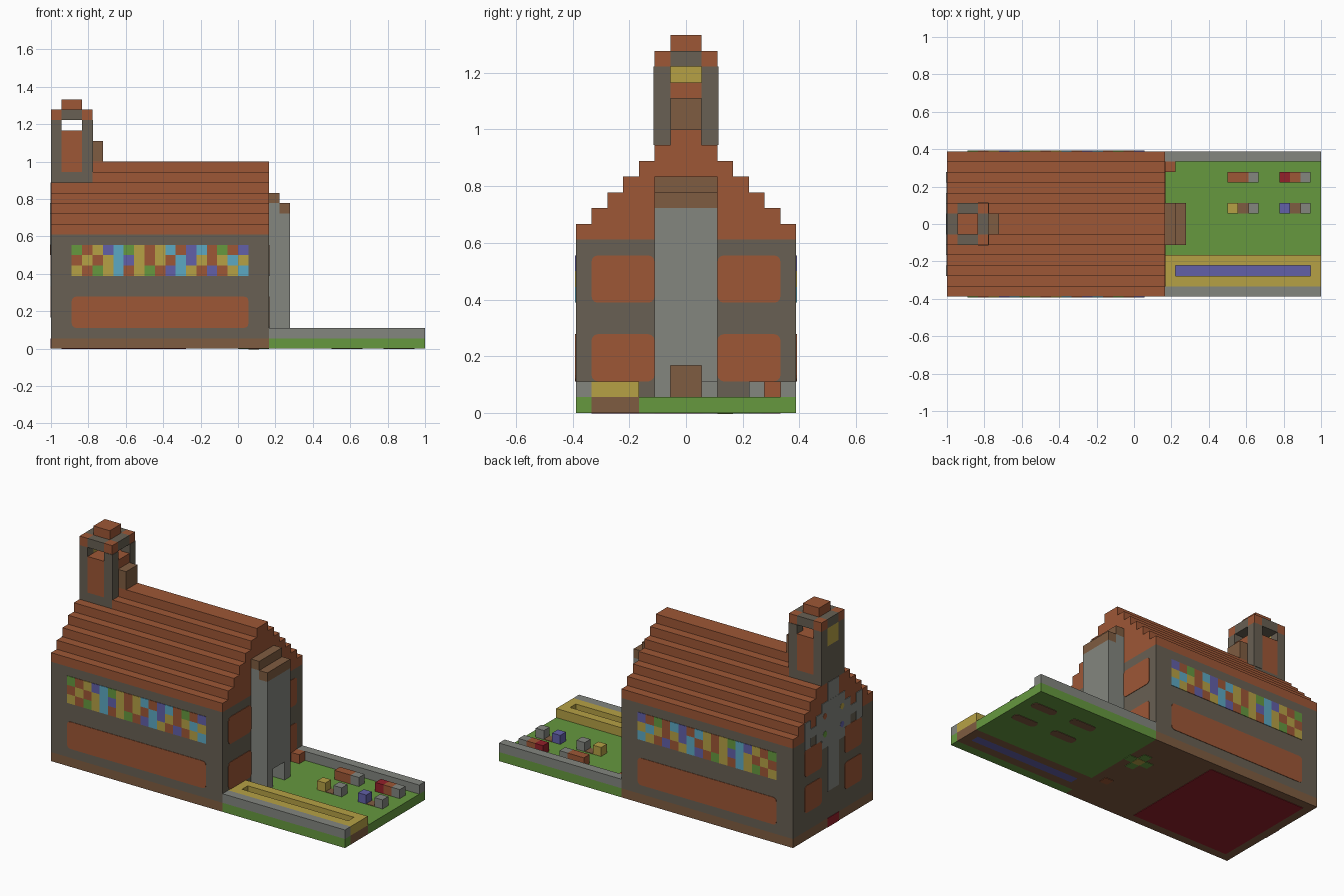
import bpy
import bmesh
from mathutils import Vector

old_cube = bpy.data.objects.get("Cube")
if old_cube:
    bpy.data.objects.remove(old_cube, do_unlink=True)

UNIT = 1 / 18                      # edge of one building block
ORIGIN = Vector((-18, -7, 0))      # block grid corner
THIN = 0.05                        # plate thickness in blocks


def make_material(name, hex_code):
    """Flat colour from an sRGB hex code, stored as linear values."""
    rgb = [c / 255 for c in bytes.fromhex(hex_code)]
    linear = [c / 12.92 if c < 0.04 else ((c + 0.055) / 1.055) ** 2.4 for c in rgb]
    mat = bpy.data.materials.new(name)
    mat.use_nodes = True
    mat.diffuse_color = (*linear, 1)
    bsdf = mat.node_tree.nodes["Principled BSDF"]
    bsdf.inputs["Base Color"].default_value = (*linear, 1)
    bsdf.inputs["Roughness"].default_value = 0.9
    return mat


MATERIALS = {name: make_material(name, code) for name, code in {
    "terracotta": "9D5736", "dark_stone": "686053", "timber": "7F5C41",
    "grey_stone": "83867F", "grass": "66983F", "ochre": "B6A145",
    "blue": "6260A8", "sky": "5CA8C2", "red": "94202A"}.items()}


def add_box(bm, low, high, index=0, round_axis=None):
    """Box between two grid corners; edges along round_axis may be rounded."""
    low, high = Vector(low), Vector(high)
    size, centre = high - low, (low + high) / 2
    verts = bmesh.ops.create_cube(bm, size=1)["verts"]
    for v in verts:
        v.co = Vector(a * b for a, b in zip(v.co, size)) + centre
    for face in {f for v in verts for f in v.link_faces}:
        face.material_index = index
    if round_axis is not None:
        edges = {e for v in verts for e in v.link_edges
                 if abs((e.verts[0].co - e.verts[1].co)[round_axis]) > THIN / 2}
        bmesh.ops.bevel(bm, geom=list(edges), offset=0.4, segments=3,
                        profile=0.5, affect="EDGES")


def finish(name, bm, materials):
    for v in bm.verts:
        v.co = (v.co + ORIGIN) * UNIT
    mesh = bpy.data.meshes.new(name)
    bm.to_mesh(mesh)
    bm.free()
    for mat in materials:
        mesh.materials.append(MATERIALS[mat])
    obj = bpy.data.objects.new(name, mesh)
    bpy.context.collection.objects.link(obj)
    return obj


def part(name, mat, *boxes, round_axis=None):
    """One object of one colour; each box is (x range, y range, z range)."""
    bm = bmesh.new()
    for xs, ys, zs in boxes:
        add_box(bm, (xs[0], ys[0], zs[0]), (xs[1], ys[1], zs[1]), 0, round_axis)
    return finish(name, bm, [mat])


def plate(at):
    """Range of a thin plate centred on a surface."""
    return (at - THIN, at + THIN)


LENGTH, WIDTH, END = 21, 14, 36
HOUSE, FULL = (0, LENGTH), (0, WIDTH)
MIDDLE, CORE = (5, 9), (6, 8)

# House body and stepped roof
part("house_base", "timber", (HOUSE, FULL, (0, 1)))
part("house_walls", "dark_stone", (HOUSE, FULL, (1, 11)))
part("stepped_roof", "terracotta",
     *[((0 if n < 5 else 4, LENGTH), (n, WIDTH - n), (11 + n, 12 + n)) for n in range(7)])

# Long side walls: recessed-looking panel and mosaic window band
MOSAIC = ["yogycoygobcyoboyc", "oyoycbyoyocbyoycy", "goybcgyoycobcogob"]
KEYS = {"g": "grass", "o": "terracotta", "y": "ochre", "b": "blue", "c": "sky"}
for side, y in (("front", 0), ("back", WIDTH)):
    part(side + "_panel", "terracotta", ((2, 19), plate(y), (2, 5)), round_axis=1)
    bm = bmesh.new()
    for row, line in enumerate(MOSAIC):
        for col, key in enumerate(line):
            add_box(bm, (col + 2, y - THIN, row + 7), (col + 3, y + THIN, row + 8),
                    list(KEYS).index(key))
    finish(side + "_mosaic_window", bm, KEYS.values())

# Gable end panels
SIDES = ((1, 5), (9, 13))
part("right_end_panels", "terracotta",
     *[(plate(LENGTH), ys, zs) for ys in SIDES for zs in ((2, 5), (7, 10))], round_axis=0)
part("left_end_panels", "terracotta",
     *[(plate(0), ys, zs) for ys in ((2, 5), (9, 12)) for zs in ((3, 6), (7, 10))],
     round_axis=0)

# Ringed cross on the gable, with four coloured insets
part("gable_cross", "grey_stone", *[((-THIN * (1.2 + n / 9), 0), ys, zs) for n, (ys, zs) in enumerate([
    (CORE, (4, 16)), ((2, 12), (11, 12)), ((4, 10), (10, 13)), (MIDDLE, (9, 14)),
    ((2, 3), (10, 13)), ((11, 12), (10, 13))])])
for name, mat, y, z in (("upper_front", "ochre", 5, 12), ("upper_back", "terracotta", 8, 12),
                        ("lower_front", "blue", 5, 10), ("lower_back", "grass", 8, 10)):
    part("cross_inset_" + name, mat,
         ((-THIN * 2, 0), (y + 0.15, y + 0.85), (z + 0.15, z + 0.85)), round_axis=0)
part("threshold", "red", (plate(0), CORE, (0, 1)))

# Bell tower
CORNERS = [((x, x + 1), (y, y + 1)) for x in (0, 3) for y in (5, 8)]
part("tower_foot", "dark_stone", ((0, 4), MIDDLE, (16, 17)))
part("tower_posts", "dark_stone", *[(xs, ys, (17, 22)) for xs, ys in CORNERS])
part("tower_core", "terracotta", ((1, 4), MIDDLE[:1] + (9,), (17, 21)))
part("tower_left_wall", "dark_stone", ((0, 1), CORE, (17, 20)))
part("tower_bell_panel", "ochre", ((0, 1), CORE, (20, 22)))
part("tower_lintels", "dark_stone", ((1, 3), MIDDLE, (22, 23)), ((0, 1), CORE, (22, 23)),
     ((3, 4), CORE, (22, 23)))
part("tower_corner_caps", "terracotta", *[(xs, ys, (22, 23)) for xs, ys in CORNERS])
part("tower_finial", "terracotta", ((1, 3), CORE, (23, 24)))
part("tower_post_faces", "dark_stone",
     *[(plate(4), ys, (17, 22)) for ys in ((5, 6), (8, 9))],
     *[((3, 4), plate(y), (17, 22)) for y in MIDDLE])
part("ridge_block", "timber", ((4, 5), CORE, (18, 20)))

# Porch buttress with a doorway
part("porch", "grey_stone", ((21, 23), (5, 6), (1, 13)), ((21, 23), (8, 9), (1, 13)),
     ((21, 23), CORE, (3, 13)), ((21, 22), MIDDLE, (13, 14)))
part("porch_caps", "timber", ((21, 22), MIDDLE, (14, 15)), ((22, 23), MIDDLE, (13, 14)))
part("door", "timber", (plate(LENGTH), CORE, (1, 3)))

# Yard, boundary walls and long trough
YARD = (LENGTH, END)
part("lawn", "grass", (YARD, (4, WIDTH), (0, 1)), (YARD, (0, 1), (0, 1)))
part("boundary_walls", "grey_stone", *[(YARD, ys, (1, 2)) for ys in ((0, 1), (13, 14))])
part("trough_bed", "timber", (YARD, (1, 2), (0, 1)), (YARD, (3, 4), (0, 1)),
     ((21, 22), (2, 3), (0, 1)), ((35, END), (2, 3), (0, 1)))
part("trough_water", "blue", ((22, 35), (2, 3), (0, 1)))
part("trough_rim", "ochre", (YARD, (1, 2), (1, 2)), (YARD, (3, 4), (1, 2)),
     ((21, 22), (2, 3), (1, 2)), ((35, END), (2, 3), (1, 2)))
part("corner_block", "terracotta", ((21, 22), (12, 13), (1, 2)))

# Garden plots: end block, mound and headstone
for name, x, y, mat in (("far_left", 27, 11, "terracotta"), ("far_right", 32, 11, "red"),
                        ("near_left", 27, 8, "ochre"), ("near_right", 32, 8, "blue")):
    part("plot_block_" + name, mat, ((x, x + 1), (y, y + 1), (1, 2)))
    part("headstone_" + name, "grey_stone", ((x + 2, x + 3), (y, y + 1), (1, 2)))
    if y > 9:
        part("plot_mound_" + name, "terracotta", ((x + 1, x + 2), (y, y + 1), (1, 2)))
    else:
        part("plot_soil_" + name, "timber", ((x + 1, x + 2), (y, y + 1), plate(1)))
    part("plot_underside_" + name, "timber", ((x, x + 3), (y, y + 1), plate(0)), round_axis=2)

# Floor seen from beneath
part("floor_underside", "red", ((1, 13), (1, 13), plate(0)))
part("floor_tile", "terracotta", ((19, 20), (4, 5), plate(0)))
part("floor_star", "grass", ((18, 21), (9, 10), plate(0)), ((19, 20), (8, 11), plate(0)))
part("floor_star_centre", "ochre", ((19, 20), (9, 10), (-THIN * 1.5, 0)))
